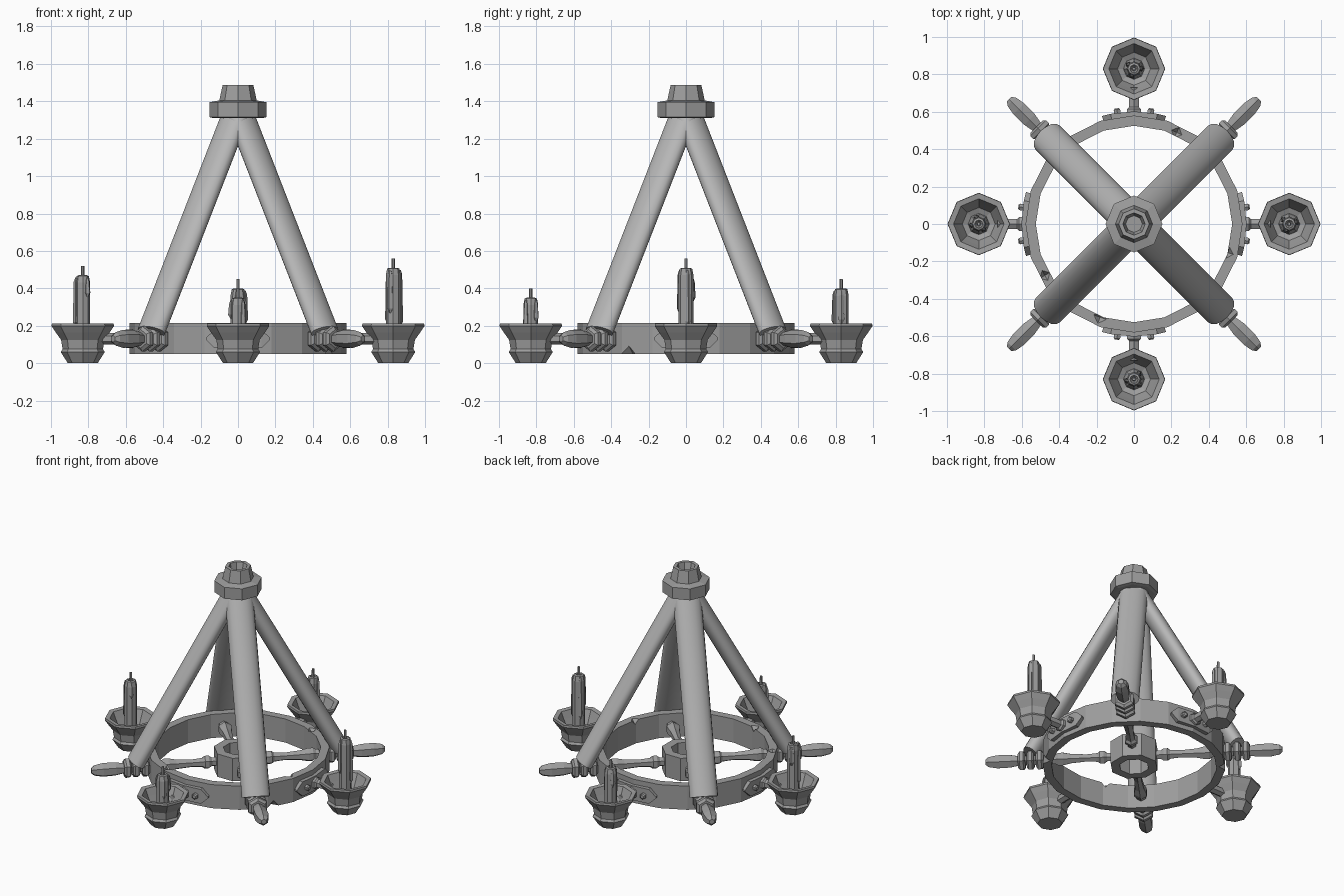
import bpy, bmesh, math, random
from mathutils import Matrix, Vector

if "Cube" in bpy.data.objects:
    bpy.data.objects.remove(bpy.data.objects["Cube"])

random.seed(4)


def material(name, v):
    m = bpy.data.materials.new(name)
    m.diffuse_color = (v, v, v, 1)
    m.use_nodes = True
    m.node_tree.nodes["Principled BSDF"].inputs["Base Color"].default_value = m.diffuse_color
    return m


GREY = material("mid grey", 0.34)
LIGHT = material("light grey", 0.47)


def finish(name, bm, mat):
    bmesh.ops.recalc_face_normals(bm, faces=bm.faces)
    me = bpy.data.meshes.new(name)
    bm.to_mesh(me)
    bm.free()
    me.materials.append(mat)
    ob = bpy.data.objects.new(name, me)
    bpy.context.scene.collection.objects.link(ob)
    return ob


def lathe(name, profile, sides, matrix=Matrix(), closed=False, phase=0.0, mat=GREY, squash=1.0):
    """Revolve (radius, height) points around local z; closed joins last to first."""
    bm = bmesh.new()
    rings = []
    for r, h in profile:
        ring = []
        for i in range(sides):
            a = phase + 2 * math.pi * i / sides
            ring.append(bm.verts.new((r * math.cos(a) * squash, r * math.sin(a), h)))
        rings.append(ring)
    pairs = list(zip(rings, rings[1:]))
    if closed:
        pairs.append((rings[-1], rings[0]))
    for lo, hi in pairs:
        for i in range(sides):
            j = (i + 1) % sides
            bm.faces.new((lo[i], lo[j], hi[j], hi[i]))
    if not closed:
        bm.faces.new(rings[0])
        bm.faces.new(rings[-1])
    bm.transform(matrix)
    return finish(name, bm, mat)


def turn(a):
    return Matrix.Rotation(a, 4, 'Z')


def move(x, y, z):
    return Matrix.Translation((x, y, z))


OUTWARD = Matrix.Rotation(math.pi / 2, 4, 'Y')   # local z -> +x

# Wheel rim and hub
rim = lathe("wheel_rim", [(0.58, 0.05), (0.58, 0.215), (0.525, 0.215), (0.525, 0.05)], 20, closed=True)
lathe("wheel_hub", [(0.155, 0.05), (0.155, 0.21), (0.095, 0.21), (0.095, 0.05)], 8, closed=True,
      phase=math.pi / 8)

# Worn nicks cut from the rim edges: angle, radius, height, size
nicks = [(65, 0.54, 0.22, 0.035), (-17, 0.525, 0.22, 0.035), (210, 0.55, 0.22, 0.035),
         (250, 0.53, 0.22, 0.04), (-32, 0.58, 0.05, 0.045), (140, 0.58, 0.05, 0.04)]
for deg, r, z, s in nicks:
    cutter = lathe("nick_cutter", [(0.002, -s), (s, 0), (0.002, s)], 4,
                   turn(math.radians(deg)) @ move(r, 0, z))
    cutter.hide_render = True
    cutter.hide_set(True)
    mod = rim.modifiers.new("nick", 'BOOLEAN')
    mod.operation = 'DIFFERENCE'
    mod.object = cutter

# Turned spokes with collars and handles
spoke = [(0.03, 0.12), (0.03, 0.17), (0.045, 0.19), (0.045, 0.215), (0.032, 0.23), (0.026, 0.30),
         (0.034, 0.40), (0.046, 0.45), (0.046, 0.48), (0.034, 0.50), (0.034, 0.73), (0.046, 0.79),
         (0.048, 0.87), (0.036, 0.925), (0.018, 0.945)]
collar = [(0.05, 0), (0.068, 0.012), (0.068, 0.035), (0.05, 0.047)]
# Slanted legs
foot, apex = Vector((0.655, 0, 0.17)), Vector((0, 0, 1.36))
axis = apex - foot
lean = Matrix.Rotation(math.atan2(axis.x, axis.z), 4, 'Y')
for k in range(4):
    rot = turn(math.radians(45 + 90 * k))
    lathe("spoke", spoke, 6, rot @ move(0, 0, 0.13) @ OUTWARD)
    for r in (0.575, 0.635, 0.69):
        lathe("spoke_collar", collar, 6, rot @ move(r, 0, 0.13) @ OUTWARD)
    leg = lathe("leg", [(0.091, 0), (0.091, axis.length)], 16, rot @ move(*foot) @ lean,
                mat=LIGHT, squash=0.62)
    bpy.context.view_layer.objects.active = leg
    leg.select_set(True)
    bpy.ops.object.shade_smooth_by_angle(angle=math.radians(40))
    leg.select_set(False)

# Top block and hollow socket
lathe("top_block", [(0.13, 1.31), (0.152, 1.315), (0.152, 1.395), (0.10, 1.405)], 8)
lathe("top_socket", [(0.102, 1.395), (0.082, 1.488), (0.06, 1.488), (0.045, 1.43)], 8)


def bracket_plate(rot):
    """Plate with pointed ends, wrapped round the rim."""
    bm = bmesh.new()
    cols = []
    for deg, half in ((-16.5, 0.005), (-12, 0.05), (0, 0.05), (12, 0.05), (16.5, 0.005)):
        a = math.radians(deg)
        c = []
        for r, s in ((0.56, -1), (0.602, -1), (0.602, 1), (0.56, 1)):
            c.append(bm.verts.new((r * math.cos(a), r * math.sin(a), 0.13 + s * half)))
        cols.append(c)
    for p, q in zip(cols, cols[1:]):
        for i in range(4):
            j = (i + 1) % 4
            bm.faces.new((p[i], p[j], q[j], q[i]))
    bm.faces.new(cols[0])
    bm.faces.new(cols[-1])
    bm.transform(rot)
    finish("bracket_plate", bm, GREY)


# Candle bowls around the rim
bowl = [(0.08, 0), (0.118, 0.06), (0.108, 0.075), (0.116, 0.125), (0.145, 0.165), (0.167, 0.198),
        (0.165, 0.212), (0.135, 0.208), (0.115, 0.16), (0.088, 0.10), (0.05, 0.085)]
for k, top in enumerate((0.51, 0.40, 0.47, 0.35)):   # +x, +y, -x, -y
    rot = turn(math.pi / 2 * k)
    base = rot @ move(0.83, 0, 0)
    bracket_plate(rot)
    for s in (-1, 1):
        lathe("bracket_bolt", [(0.02, 0), (0.02, 0.022), (0.012, 0.028)], 6,
              rot @ turn(s * math.radians(8.5)) @ move(0.597, 0, 0.13) @ OUTWARD)
    lathe("bowl_arm", [(0.042, 0.56), (0.042, 0.615), (0.03, 0.625), (0.03, 0.73)], 6,
          rot @ move(0, 0, 0.13) @ OUTWARD)
    lathe("candle_bowl", bowl, 8, base)
    lathe("candle", [(0.058, 0.08), (0.05, 0.13), (0.04, 0.16), (0.04, top - 0.04),
                     (0.033, top - 0.005), (0.022, top), (0.012, top - 0.012)], 8, base)
    lathe("wick", [(0.011, top - 0.02), (0.008, top + 0.05)], 6, base)
    # Wax drips down the candle side
    for d in range(3):
        a = random.uniform(0, 1) + d * 2.1
        low = random.uniform(0.19, top - 0.09)
        lathe("wax_drip", [(0.004, low - 0.015), (0.017, low + 0.01), (0.012, top - 0.035),
                           (0.004, top - 0.012)], 5, base @ turn(a) @ move(0.037, 0, 0))
